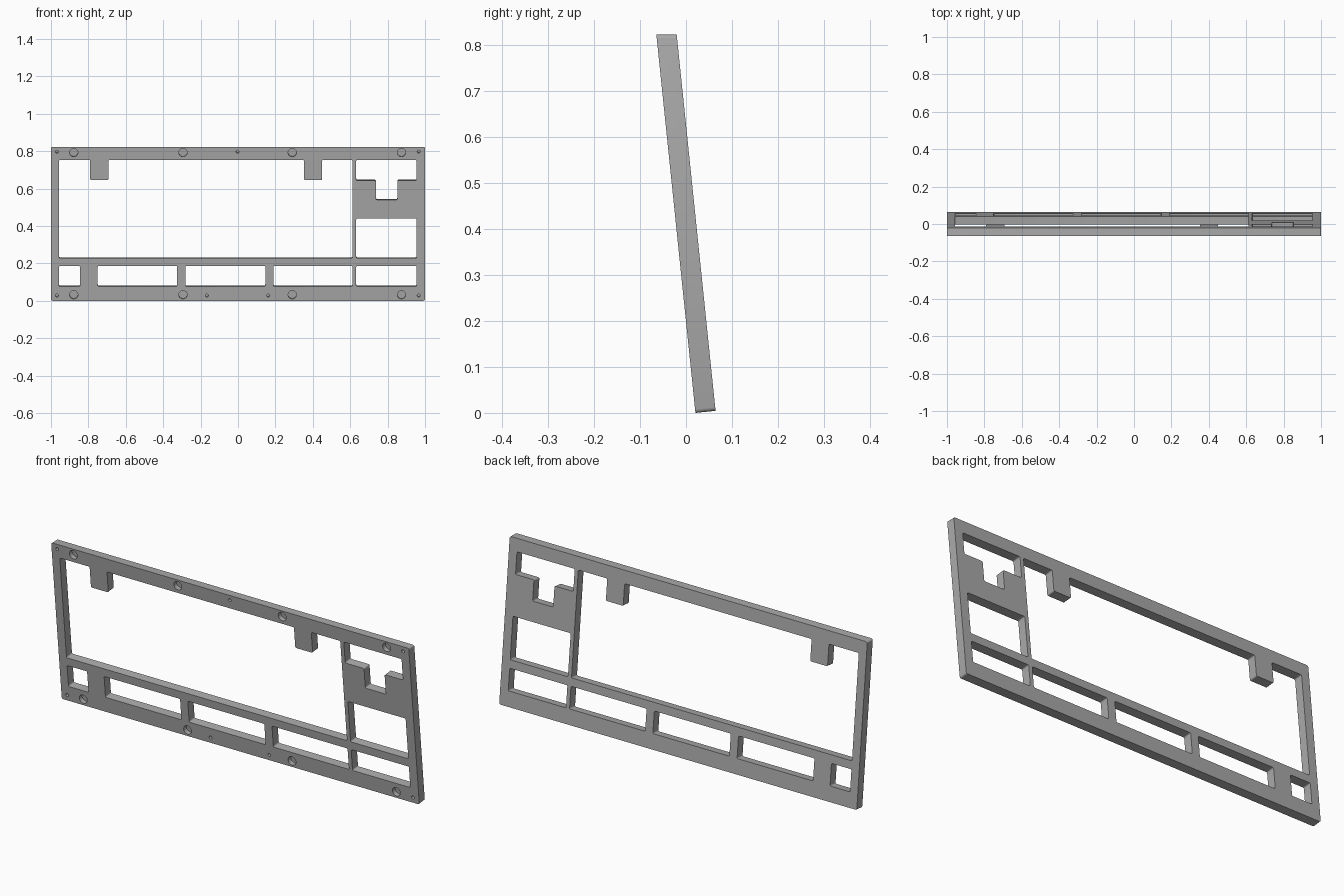
import bpy, bmesh, math
from mathutils import Matrix

if "Cube" in bpy.data.objects:
    bpy.data.objects.remove(bpy.data.objects["Cube"])

THICK, HEIGHT, TILT = 0.044, 0.822, math.radians(5.9)
COS, SIN = math.cos(TILT), math.sin(TILT)

grey = bpy.data.materials.new("plain grey")
grey.use_nodes = True
grey.diffuse_color = (0.4, 0.4, 0.4, 1)
grey.node_tree.nodes["Principled BSDF"].inputs["Base Color"].default_value = (0.4, 0.4, 0.4, 1)


def prism(bm, outline, y0, y1, radius=0.0):
    """Extrude an (x, z) outline through the thickness, rounding its corners."""
    part = bmesh.new()
    front = [part.verts.new((x, y0, z / COS)) for x, z in outline]
    back = [part.verts.new((x, y1, z / COS)) for x, z in outline]
    n = len(outline)
    part.faces.new(front)
    part.faces.new(back[::-1])
    for i in range(n):
        j = (i + 1) % n
        part.faces.new((front[j], front[i], back[i], back[j]))
    if radius:
        corners = [part.edges.get((front[i], back[i])) for i in range(n)]
        bmesh.ops.bevel(part, geom=corners, offset=radius, segments=3,
                        profile=0.5, affect='EDGES')
    bmesh.ops.recalc_face_normals(part, faces=part.faces)
    mesh = bpy.data.meshes.new("part")
    part.to_mesh(mesh)
    part.free()
    bm.from_mesh(mesh)
    bpy.data.meshes.remove(mesh)


def rect(x0, x1, z0, z1):
    return [(x0, z0), (x1, z0), (x1, z1), (x0, z1)]


def disc(x, z, r, n):
    return [(x + r * math.cos(math.tau * i / n), z + r * math.sin(math.tau * i / n))
            for i in range(n)]


def make(name, bm):
    mesh = bpy.data.meshes.new(name)
    bm.to_mesh(mesh)
    bm.free()
    ob = bpy.data.objects.new(name, mesh)
    bpy.context.collection.objects.link(ob)
    return ob


# Plate, with its top edge cut level once tilted
bm = bmesh.new()
prism(bm, rect(-1, 1, 0, HEIGHT), 0, THICK, 0.008)
for v in bm.verts:
    if v.co.z > HEIGHT / 2:
        v.co.z -= v.co.y * SIN / COS
plate = make("frame_plate", bm)
plate.data.materials.append(grey)

# Window openings right through the plate
TOP, MID, ROW0, ROW1 = 0.753, 0.228, 0.077, 0.187
SIDE0, SIDE1 = 0.632, 0.955
windows = [rect(a, b, ROW0, ROW1) for a, b in
           ((-0.957, -0.845), (-0.75, -0.325), (-0.282, 0.146), (0.189, 0.612), (SIDE0, SIDE1))]
windows.append(rect(SIDE0, SIDE1, MID, 0.44))
# Large window with two hanging tabs
windows.append([(-0.957, MID), (0.612, MID), (0.612, TOP),
                (0.45, TOP), (0.45, 0.645), (0.353, 0.645), (0.353, TOP),
                (-0.693, TOP), (-0.693, 0.645), (-0.79, 0.645), (-0.79, TOP), (-0.957, TOP)])
# Side window with a notch below
windows.append([(SIDE0, 0.643), (0.737, 0.643), (0.737, 0.54), (0.852, 0.54),
                (0.852, 0.643), (SIDE1, 0.643), (SIDE1, TOP), (SIDE0, TOP)])
bm = bmesh.new()
for outline in windows:
    prism(bm, outline, -0.05, THICK + 0.05, 0.006)

# Blind magnet pockets and screw holes in the front face
for x in (-0.878, -0.294, 0.29, 0.874):
    for z in (0.032, 0.792):
        prism(bm, disc(x, z, 0.022, 32), -0.02, 0.022)
for z, xs in ((0.797, (-0.968, -0.002, 0.966)), (0.028, (-0.968, -0.166, 0.162, 0.966))):
    for x in xs:
        prism(bm, disc(x, z, 0.008, 16), -0.02, 0.03)
cutter = make("opening_cutter", bm)
cutter.hide_render = True

# Cut the openings, then drop the cutter
cut = plate.modifiers.new("openings", 'BOOLEAN')
cut.operation, cut.solver, cut.object = 'DIFFERENCE', 'EXACT', cutter
bpy.context.view_layer.objects.active = plate
plate.select_set(True)
bpy.ops.object.modifier_apply(modifier=cut.name)
bpy.data.objects.remove(cutter)

# Lean the frame back on its lower front edge
plate.data.transform(Matrix.Translation((0, 0.0205, 0)) @ Matrix.Rotation(TILT, 4, 'X'))
bpy.ops.object.shade_smooth_by_angle(angle=math.radians(35))
